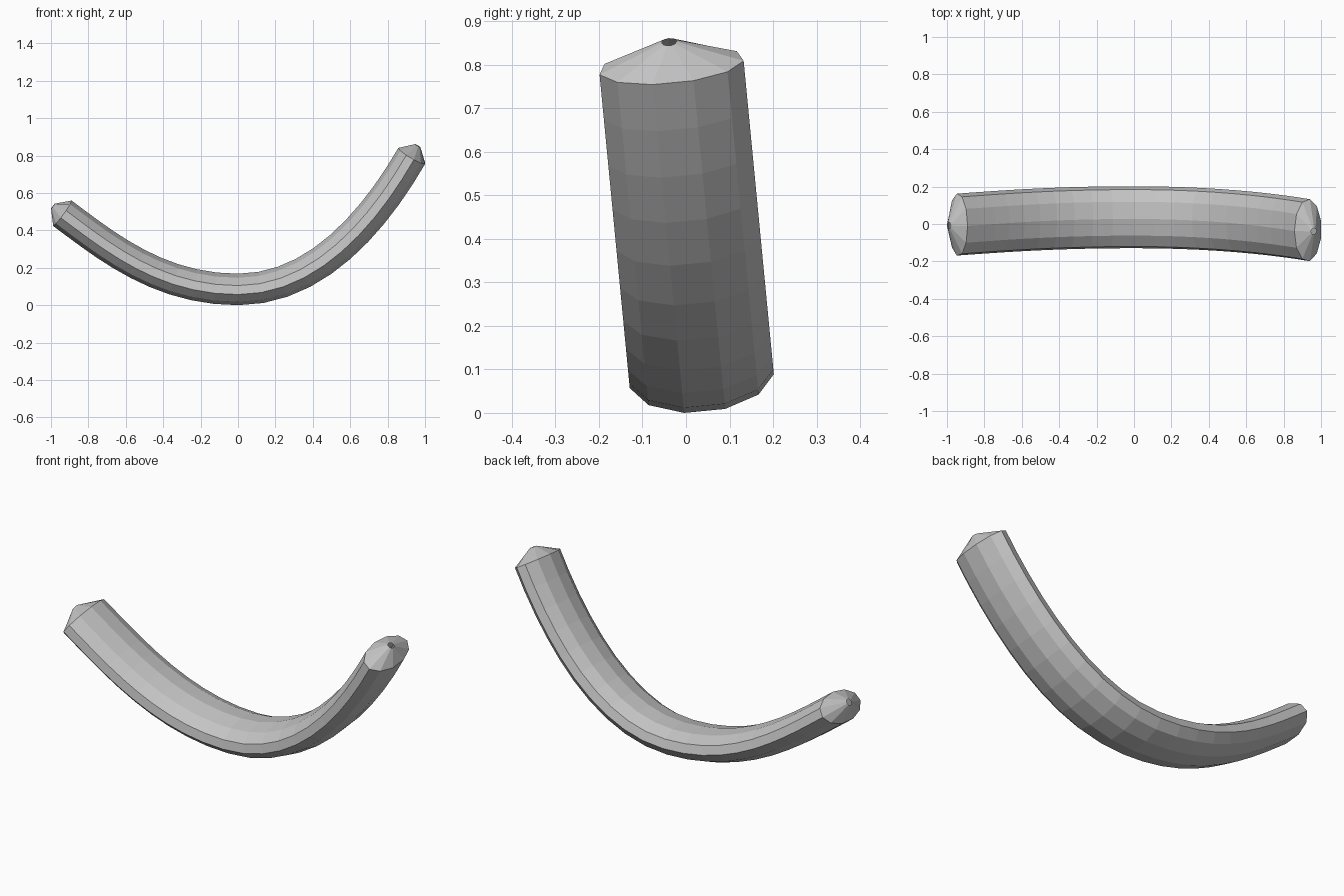
import bpy, bmesh
from math import sin, cos, pi, radians
from mathutils import Vector, Matrix
from mathutils.geometry import interpolate_bezier

cube = bpy.data.objects.get("Cube")
if cube:
    bpy.data.objects.remove(cube, do_unlink=True)

SIDES, STEPS = 11, 10
WIDTH, THICK = 0.168, 0.084      # half sizes of the oval section
TIP_LENGTH, TIP_RADIUS = 0.062, 0.017
LEAN = radians(5.5)

grey = bpy.data.materials.new("plain_grey")
grey.use_nodes = True
colour = (0.55, 0.55, 0.55, 1)
grey.diffuse_color = colour
grey.node_tree.nodes["Principled BSDF"].inputs["Base Color"].default_value = colour


def point(x, z):
    return Vector((x, 0, z))


# Centre line: a long shallow arm and a steeper, taller arm
low = point(0, 0.0875)
shallow = interpolate_bezier(point(-0.94, 0.497), point(-0.70, 0.317),
                             point(-0.42, 0.0875), low, STEPS + 1)
steep = interpolate_bezier(low, point(0.42, 0.0875), point(0.73, 0.457),
                           point(0.93, 0.805), STEPS + 1)
path = list(shallow) + list(steep)[1:]

bm = bmesh.new()


def ring(centre, tangent, half_width, half_thick):
    """Polygon section across the centre line, one corner on top."""
    up = Vector((-tangent.z, 0, tangent.x))
    side = Vector((0, 1, 0))
    angles = [2 * pi * i / SIDES for i in range(SIDES)]
    return [bm.verts.new(centre + side * half_width * sin(a)
                         + up * half_thick * cos(a)) for a in angles]


# Tangents: central differences, with fixed directions at both ends
tangents = [(path[min(i + 1, len(path) - 1)] - path[max(i - 1, 0)]).normalized()
            for i in range(len(path))]
tangents[0] = point(0.8, -0.6)
tangents[-1] = point(0.5, 0.866)

# Tube rings, with a small open ring at each pointed tip
rings = [ring(path[0] - tangents[0] * TIP_LENGTH, tangents[0], TIP_RADIUS, TIP_RADIUS)]
rings += [ring(p, t, WIDTH, THICK) for p, t in zip(path, tangents)]
rings.append(ring(path[-1] + tangents[-1] * TIP_LENGTH, tangents[-1],
                  TIP_RADIUS, TIP_RADIUS))

for a, b in zip(rings, rings[1:]):
    for i in range(SIDES):
        j = (i + 1) % SIDES
        bm.faces.new((a[i], a[j], b[j], b[i]))
bmesh.ops.recalc_face_normals(bm, faces=bm.faces)

# Lean the whole tube slightly towards the front
bm.transform(Matrix.Translation((0, 0.0435, 0)) @ Matrix.Rotation(LEAN, 4, 'X'))
lowest = min(v.co.z for v in bm.verts)
bm.transform(Matrix.Translation((0, 0, -lowest)))

mesh = bpy.data.meshes.new("curved_tube")
bm.to_mesh(mesh)
bm.free()
mesh.materials.append(grey)
tube = bpy.data.objects.new("curved_tube", mesh)
bpy.context.collection.objects.link(tube)
